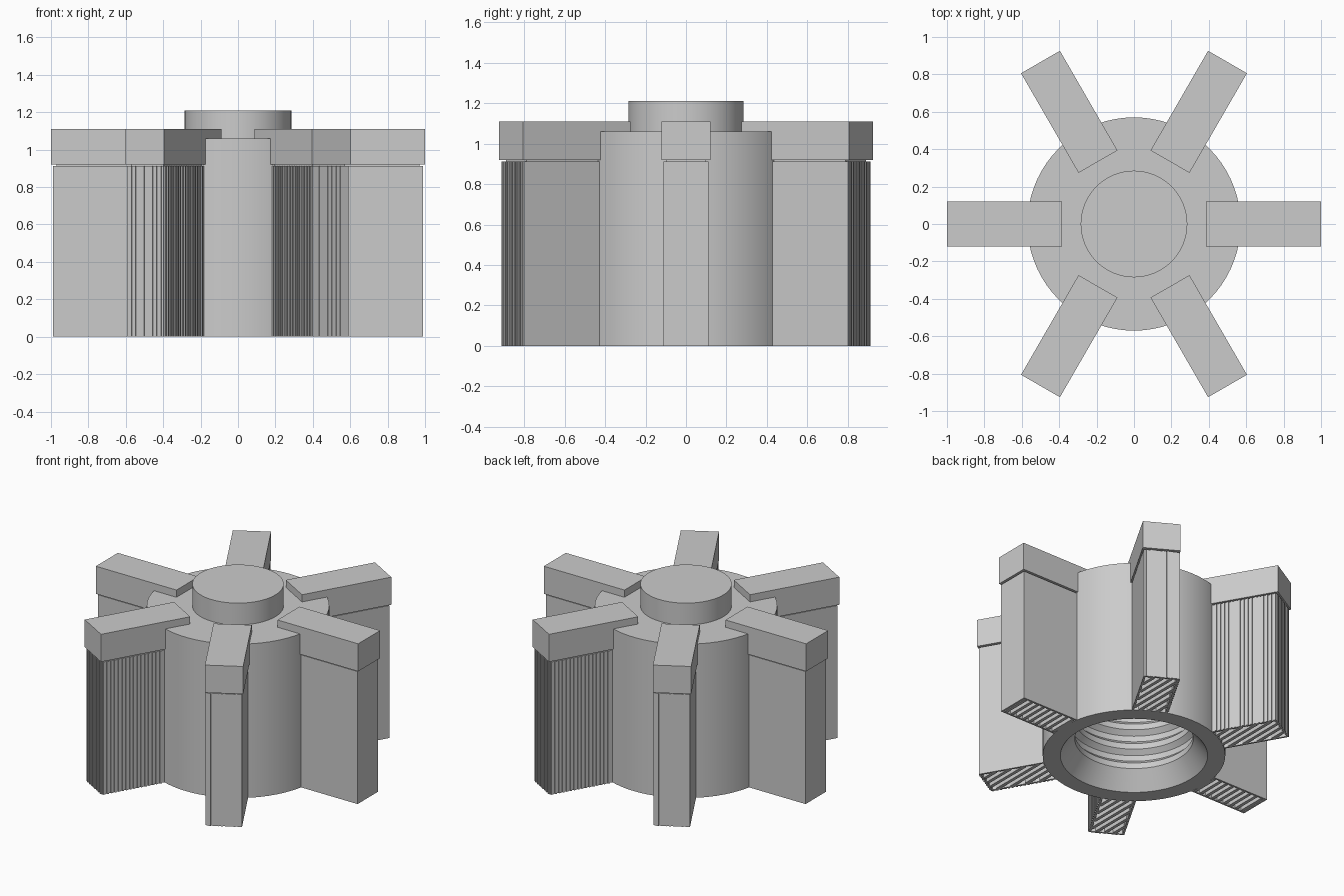
import bpy, bmesh, math
from mathutils import Matrix, Vector

cube = bpy.data.objects.get("Cube")
if cube:
    bpy.data.objects.remove(cube, do_unlink=True)

grey = bpy.data.materials.new("plain_grey")
grey.use_nodes = True
GREY = (0.6, 0.6, 0.6, 1)
grey.diffuse_color = GREY
grey.node_tree.nodes["Principled BSDF"].inputs["Base Color"].default_value = GREY


def finish(name, bm, angle=0.0):
    bmesh.ops.recalc_face_normals(bm, faces=bm.faces)
    mesh = bpy.data.meshes.new(name)
    bm.to_mesh(mesh)
    bm.free()
    obj = bpy.data.objects.new(name, mesh)
    bpy.context.collection.objects.link(obj)
    mesh.materials.append(grey)
    obj.rotation_euler.z = angle
    return obj


def box(bm, x, y, z, turn=0.0):
    """Add a box from (low, high) ranges, turned about its own centre."""
    mid = Vector([(r[0] + r[1]) / 2 for r in (x, y, z)])
    size = [r[1] - r[0] for r in (x, y, z)]
    m = Matrix.Translation(mid) @ Matrix.Rotation(turn, 4, 'Z') @ Matrix.Diagonal((*size, 1))
    bmesh.ops.create_cube(bm, size=1, matrix=m)


# Hub: one revolved profile with a raised cap and a ridged blind bore
profile = [(0, 1.21), (0.285, 1.21), (0.285, 1.06), (0.57, 1.06), (0.57, 0),
           (0.46, 0), (0.37, 0.12)]
for i in range(5):
    z = 0.16 + i * 0.14
    profile += [(0.37, z), (0.40, z + 0.03), (0.40, z + 0.07), (0.37, z + 0.1)]
profile += [(0.37, 0.9), (0, 0.9)]
bm = bmesh.new()
verts = [bm.verts.new((r, 0, z)) for r, z in profile]
edges = [bm.edges.new(pair) for pair in zip(verts, verts[1:])]
bmesh.ops.spin(bm, geom=verts + edges, cent=(0, 0, 0), axis=(0, 0, 1),
               angle=math.tau, steps=72)
bmesh.ops.remove_doubles(bm, verts=bm.verts, dist=0.0001)
hub = finish("hub", bm)
bpy.context.view_layer.objects.active = hub
hub.select_set(True)
bpy.ops.object.shade_smooth_by_angle(angle=math.radians(25))

# Fin dimensions in its own frame, pointing along +x
X0, X1, HALF, TOP, WALL = 0.55, 0.99, 0.112, 0.913, 0.012
PITCH, SLAT = 0.048, 0.022


def add_slats(bm, direction):
    """Parallel plates clipped to the inside of the fin's frame."""
    u = Vector((math.cos(direction), math.sin(direction)))
    n = Vector((-u.y, u.x))
    centre = Vector(((X0 + X1) / 2, 0))
    half = Vector(((X1 - X0) / 2 - WALL / 2, HALF - WALL / 2))
    for i in range(-6, 7):
        p = n * (i * PITCH)
        low, high = -1.0, 1.0
        for axis in (0, 1):
            if abs(u[axis]) < 0.001:
                if abs(p[axis]) > half[axis]:
                    high = low
                continue
            a, b = sorted(((s * half[axis] - p[axis]) / u[axis]) for s in (-1, 1))
            low, high = max(low, a), min(high, b)
        length = high - low - 0.02
        if length < 0.03:
            continue
        c = centre + p + u * ((low + high) / 2)
        box(bm, (c.x - length / 2, c.x + length / 2),
            (c.y - SLAT / 2, c.y + SLAT / 2), (0, TOP - 0.01), direction)


for k in range(6):
    angle = k * math.pi / 3

    # Arm on top
    bm = bmesh.new()
    box(bm, (0.385, 1.0), (-0.12, 0.12), (0.92, 1.11))
    finish(f"arm_{k + 1}", bm, angle)

    # Hollow fin below: frame, roof, slats
    bm = bmesh.new()
    for s in (-1, 1):
        y = sorted((s * HALF, s * (HALF - WALL)))
        box(bm, (X0, X1), y, (0, TOP))
    for x in (X0, X1 - WALL):
        box(bm, (x, x + WALL), (WALL - HALF, HALF - WALL), (0, TOP))
    box(bm, (X0, X1 - WALL), (WALL - HALF, HALF - WALL), (TOP - 0.01, TOP))
    box(bm, (X0, X1 - 0.02), (-0.1, 0.1), (TOP, 0.92))
    add_slats(bm, math.pi / 2 - angle)

    # Fine vertical ribs on the sides and ends of the four slanted fins
    if k % 3:
        side = 1 if k % 3 == 1 else -1
        y = sorted((side * HALF, side * (HALF + 0.007)))
        for i in range(16):
            x = X0 + 0.03 + i * 0.026
            box(bm, (x, x + 0.013), y, (0, TOP))
        for i in range(8):
            c = -HALF + 0.015 + i * 0.026
            box(bm, (X1, X1 + 0.004), (c, c + 0.013), (0, TOP))
    finish(f"fin_{k + 1}", bm, angle)
